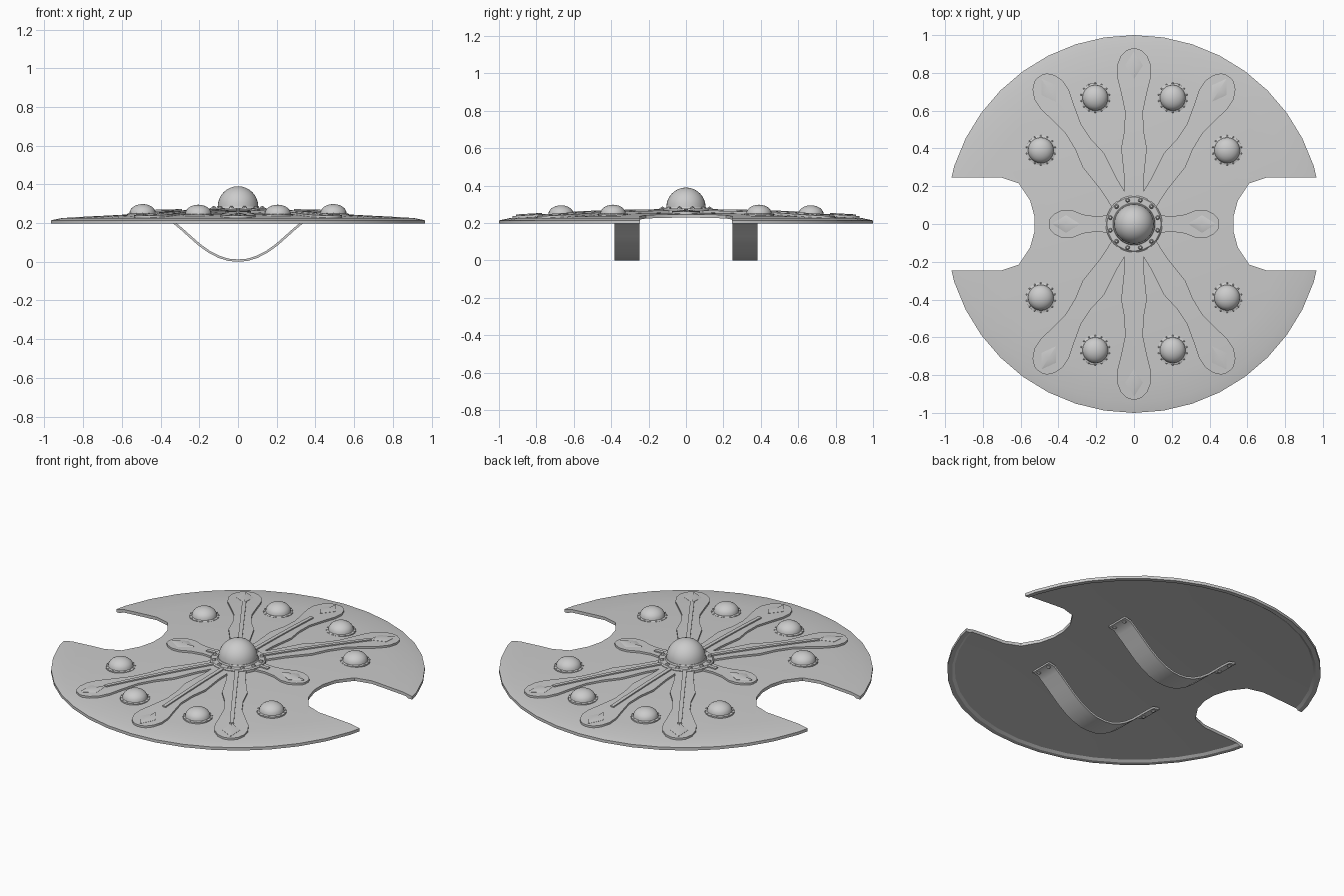
import bpy, bmesh
from math import sin, cos, pi, radians, hypot
from mathutils import Matrix, Vector

if "Cube" in bpy.data.objects:
    bpy.data.objects.remove(bpy.data.objects["Cube"])


def top(r):
    # height of the domed outer face
    return 0.222 + 0.035 * (1 - r * r)


def finish(name, bm):
    bmesh.ops.recalc_face_normals(bm, faces=bm.faces[:])
    me = bpy.data.meshes.new(name)
    bm.to_mesh(me)
    bm.free()
    ob = bpy.data.objects.new(name, me)
    bpy.context.collection.objects.link(ob)
    return ob


def revolve(bm, prof, n, centre=(0, 0, 0)):
    # rings of a lathe profile; radius 0 gives a single pole vertex
    c = Vector(centre)
    rings = []
    for r, z in prof:
        k = n if r > 0 else 1
        rings.append([bm.verts.new(c + Vector((r * cos(2 * pi * i / n), r * sin(2 * pi * i / n), z)))
                      for i in range(k)])
    for a, b in zip(rings, rings[1:]):
        for i in range(n):
            j = (i + 1) % n
            vs = [a[i % len(a)], b[i % len(b)], b[j % len(b)], a[j % len(a)]]
            bm.faces.new(list(dict.fromkeys(vs)))


def dome_profile(r, h, z, steps=6):
    return [(r * cos(pi / 2 * i / steps) if i < steps else 0, z + h * sin(pi / 2 * i / steps))
            for i in range(steps + 1)]


def strip(bm, stations, lift, angle, sink=0.006, ridge=0.0):
    # raised band along a radial direction, draped on the dome
    rot = Matrix.Rotation(angle, 3, 'Z')
    rows = []
    for r, w in stations:
        pts = [(r, -w, top(hypot(r, w)) - sink), (r, -w, top(hypot(r, w)) + lift),
               (r, 0, top(r) + lift + ridge),
               (r, w, top(hypot(r, w)) + lift), (r, w, top(hypot(r, w)) - sink)]
        rows.append([bm.verts.new(rot @ Vector(p)) for p in pts])
    for a, b in zip(rows, rows[1:]):
        for i in range(4):
            bm.faces.new((a[i], a[i + 1], b[i + 1], b[i]))
    bm.faces.new(rows[0])
    bm.faces.new(rows[-1])


# shield plate: hollow dome with a rim lip
bm = bmesh.new()
radii = [0, 0.2, 0.4, 0.6, 0.8, 0.945]
prof = [(r, top(r)) for r in radii] + [(1.0, 0.214), (1.0, 0.197), (0.975, 0.197), (0.96, 0.207)]
prof += [(r, top(r) - 0.018) for r in reversed(radii[:-1])]
revolve(bm, prof, 40)
plate = finish("shield_plate", bm)

# side notch cutter
half = [(1.2, 0.245), (0.70, 0.245), (0.61, 0.215), (0.55, 0.125), (0.527, 0.04)]
bm = bmesh.new()
for s in (1, -1):
    outline = half + [(x, -y) for x, y in reversed(half)]
    lo = [bm.verts.new((s * x, y, 0.1)) for x, y in outline]
    hi = [bm.verts.new((s * x, y, 0.4)) for x, y in outline]
    bm.faces.new(lo)
    bm.faces.new(hi)
    for i in range(len(lo)):
        j = (i + 1) % len(lo)
        bm.faces.new((lo[i], lo[j], hi[j], hi[i]))
cutter = finish("notch_cutter", bm)
mod = plate.modifiers.new("notches", 'BOOLEAN')
mod.operation, mod.solver, mod.object = 'DIFFERENCE', 'EXACT', cutter
bpy.context.view_layer.objects.active = plate
plate.select_set(True)
bpy.ops.object.modifier_apply(modifier=mod.name)
bpy.data.objects.remove(cutter)

# radiating arms with ribs and diamonds
long_arm = [(0.10, 0.05), (0.25, 0.052), (0.40, 0.068), (0.50, 0.05), (0.60, 0.048), (0.70, 0.07),
            (0.78, 0.09), (0.84, 0.09), (0.89, 0.07), (0.92, 0.04), (0.928, 0.015)]
short_arm = [(0.10, 0.05), (0.20, 0.04), (0.27, 0.05), (0.33, 0.074), (0.38, 0.074),
             (0.42, 0.055), (0.445, 0.03), (0.45, 0.012)]
arms, ribs, diamonds = bmesh.new(), bmesh.new(), bmesh.new()
for deg in (0, 57.5, 90, 122.5, 180, 237.5, 270, 302.5):
    short = deg in (0, 180)
    a = radians(deg)
    strip(arms, short_arm if short else long_arm, 0.011, a)
    end = 0.2 if short else 0.77 if deg % 90 else 0.69
    strip(ribs, [(0.12 + (end - 0.12) * i / 5, 0.011) for i in range(6)], 0.018, a)
    c = 0.36 if short else 0.84
    strip(diamonds, [(c - 0.07, 0.002), (c, 0.047), (c + 0.07, 0.002)], 0.012, a, ridge=0.006)
finish("radiating_arms", arms)
finish("arm_ribs", ribs)
finish("arm_diamonds", diamonds)


def ring_of_rivets(bm, cx, cy, z, ring_r, r, count):
    for i in range(count):
        t = 2 * pi * (i + 0.5) / count
        revolve(bm, dome_profile(r, r, 0, 3), 8, (cx + ring_r * cos(t), cy + ring_r * sin(t), z))


# central boss: flange, dome and rivets
bm = bmesh.new()
revolve(bm, [(0.15, 0.24), (0.15, 0.271), (0.143, 0.277), (0.112, 0.277), (0.108, 0.285)]
        + dome_profile(0.105, 0.105, 0.285, 8), 32)
finish("centre_boss", bm)
rivets = bmesh.new()
ring_of_rivets(rivets, 0, 0, 0.276, 0.130, 0.012, 12)

# eight small bosses
bm = bmesh.new()
for bx, by in ((0.205, 0.668), (0.493, 0.39)):
    for sx in (1, -1):
        for sy in (1, -1):
            x, y = sx * bx, sy * by
            z = top(hypot(x, y))
            revolve(bm, [(0.08, -0.012), (0.08, 0.004), (0.07, 0.006)]
                    + dome_profile(0.068, 0.048, 0.007), 24, (x, y, z))
            ring_of_rivets(rivets, x, y, z + 0.003, 0.076, 0.005, 14)
finish("small_bosses", bm)
finish("boss_rivets", rivets)

# two arm straps under the shield, riveted at both ends
side = [(0, 0.006), (0.05, 0.010), (0.10, 0.026), (0.15, 0.052), (0.20, 0.088), (0.25, 0.132),
        (0.29, 0.168), (0.32, 0.193), (0.345, 0.214), (0.385, 0.222)]
path = [Vector((-x, 0, z)) for x, z in reversed(side[1:])] + [Vector((x, 0, z)) for x, z in side]
straps, pins = bmesh.new(), bmesh.new()
for y in (-0.316, 0.316):
    rows = []
    for i, p in enumerate(path):
        d = (path[min(i + 1, len(path) - 1)] - path[max(i - 1, 0)]).normalized()
        n = Vector((-d.z, 0, d.x)) * 0.006
        rows.append([straps.verts.new(p + n * s + Vector((0, y + w * 0.067, 0)))
                     for s, w in ((1, -1), (1, 1), (-1, 1), (-1, -1))])
    for a, b in zip(rows, rows[1:]):
        for i in range(4):
            straps.faces.new((a[i], a[(i + 1) % 4], b[(i + 1) % 4], b[i]))
    straps.faces.new(rows[0])
    straps.faces.new(rows[-1])
    for x in (-0.366, 0.366):
        for dy in (-0.04, 0.04):
            revolve(pins, [(r, -z) for r, z in dome_profile(0.012, 0.009, 0, 3)], 10, (x, y + dy, 0.213))
finish("arm_straps", straps)
finish("strap_rivets", pins)

# smooth shading with crisp edges
for ob in bpy.context.scene.objects:
    ob.select_set(True)
bpy.context.view_layer.objects.active = plate
bpy.ops.object.shade_smooth_by_angle(angle=radians(30))
